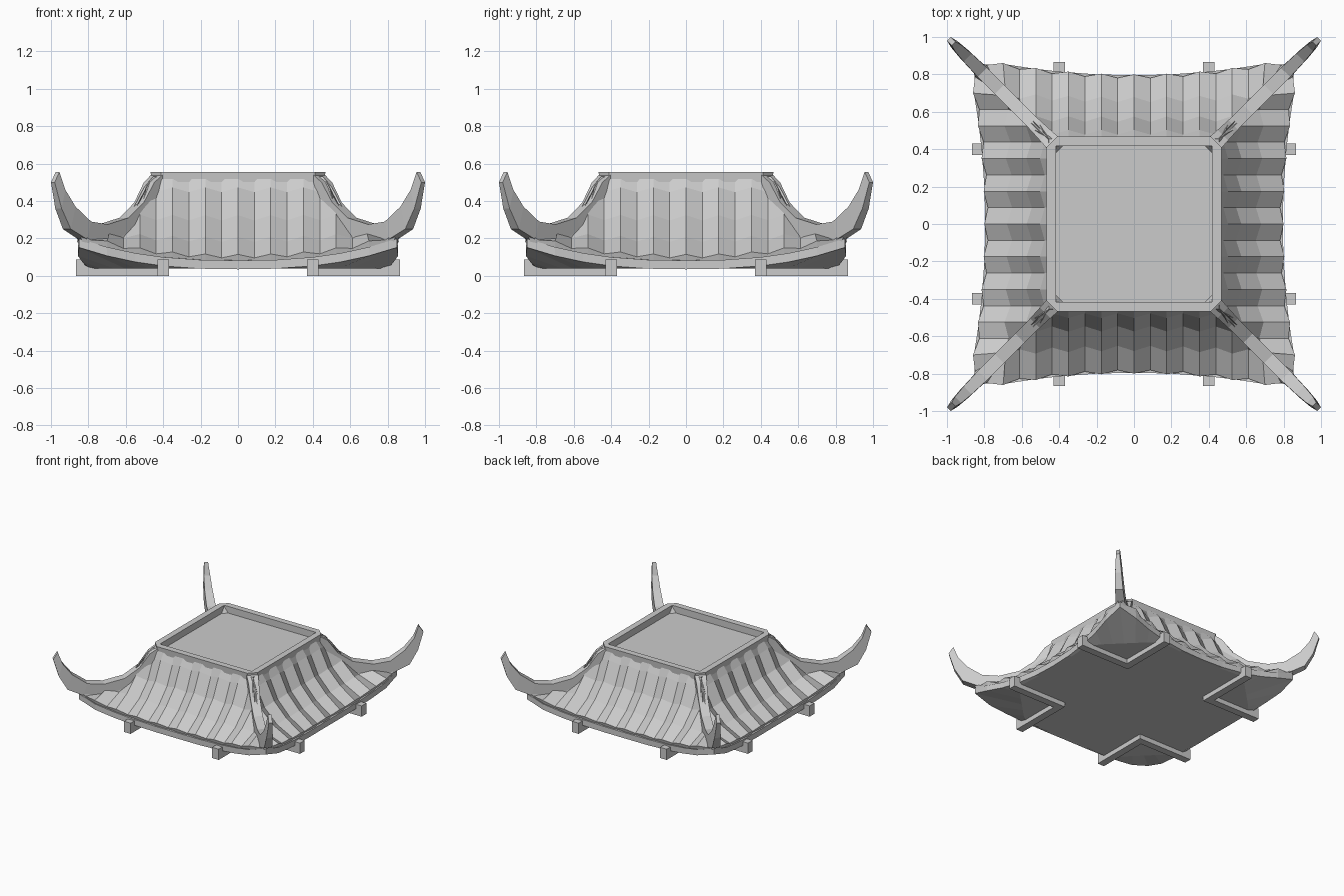
import bpy, bmesh, math
from mathutils import Vector, Matrix

if "Cube" in bpy.data.objects:
    bpy.data.objects.remove(bpy.data.objects["Cube"])

stone = bpy.data.materials.new("grey_stone")
stone.use_nodes = True
GREY = (0.6, 0.6, 0.6, 1)
stone.diffuse_color = GREY
stone.node_tree.nodes["Principled BSDF"].inputs["Base Color"].default_value = GREY


def finish(name, bm, turn=0):
    """Clean up the mesh, turn it about the vertical axis and link it."""
    bmesh.ops.remove_doubles(bm, verts=bm.verts, dist=0.0005)
    bmesh.ops.recalc_face_normals(bm, faces=bm.faces)
    bm.transform(Matrix.Rotation(math.radians(turn), 4, "Z"))
    mesh = bpy.data.meshes.new(name)
    bm.to_mesh(mesh)
    bm.free()
    mesh.materials.append(stone)
    bpy.context.collection.objects.link(bpy.data.objects.new(name, mesh))


def loft(bm, rings, closed=True, caps=True):
    """Bridge successive rings of points with quads."""
    rows = [[bm.verts.new(p) for p in ring] for ring in rings]
    for a, b in zip(rows, rows[1:]):
        n = len(a)
        for i in range(n if closed else n - 1):
            j = (i + 1) % n
            bm.faces.new((a[i], a[j], b[j], b[i]))
    if caps:
        bm.faces.new(rows[0])
        bm.faces.new(rows[-1])


def lift(x):
    return 0.12 * min(1, abs(x) / 0.86) ** 2.5


def flare(x):
    return 0.07 * min(1, abs(x) / 0.75) ** 2


# Corrugated tile slope: radius, height, ripple, share of the corner lift
PITCH = 0.0875
SLOPE = [(0.455, 0.53, 0, 0), (0.49, 0.46, 0.018, 0), (0.56, 0.31, 0.02, 0.1),
         (0.665, 0.195, 0.02, 0.4), (0.79, 0.105, 0.014, 1), (0.78, 0.07, 0, 1)]


def tile_slope(turn):
    bm = bmesh.new()
    rows = []
    for radius, height, ripple, share in SLOPE:
        row = []
        for k in range(-10, 11):
            limit = radius + share * 0.055
            x = max(-limit, min(limit, k * PITCH))
            wave = ripple if k % 2 == 0 else -ripple
            r = radius + share * flare(x) + wave * 0.7
            row.append((x, -r, height + share * lift(x) + wave * 0.7))
        rows.append(row)
    loft(bm, rows, closed=False, caps=False)
    finish("tile_slope", bm, turn)


for side in range(4):
    tile_slope(side * 90)


# Upswept eave board with a flat soffit whose corners bend upward
def eave_outline():
    points = []
    for side in range(4):
        spin = Matrix.Rotation(math.radians(90 * side), 3, "Z")
        for x in (-0.85, -0.7, -0.55, -0.4, -0.2, 0, 0.2, 0.4, 0.55, 0.7):
            y = 0.85 if abs(x) > 0.8 else 0.795 + flare(x)
            points.append(spin @ Vector((x, -y, lift(x))))
    return points


outline = eave_outline()
up = Vector((0, 0, 1))
soffit = []
for p in outline:
    shrink = min(0.97, 1.2 / (abs(p.x) + abs(p.y)))
    soffit.append((p.x * shrink, p.y * shrink, 0.038))
bm = bmesh.new()
loft(bm, [soffit, [p + up * 0.035 for p in outline], [p + up * 0.082 for p in outline],
          [(p.x * 0.8, p.y * 0.8, 0.09) for p in outline]])
finish("eave_board", bm)

# Hip ridges: top distance, top height, bottom distance, bottom height, half width
HIP = [(0.42, 0.553, 0.38, 0.45, 0.045), (0.475, 0.50, 0.43, 0.39, 0.04),
       (0.53, 0.39, 0.49, 0.29, 0.036), (0.61, 0.31, 0.58, 0.22, 0.035),
       (0.72, 0.275, 0.70, 0.19, 0.035), (0.81, 0.29, 0.83, 0.195, 0.035),
       (0.89, 0.37, 0.915, 0.25, 0.03), (0.94, 0.46, 0.96, 0.36, 0.024),
       (0.965, 0.555, 0.99, 0.50, 0.014)]
for corner in range(4):
    bm = bmesh.new()
    rings = []
    for top, z_top, low, z_low, half in HIP:
        w = half * 0.707
        rings.append([(top + w, top - w, z_top), (top - w, top + w, z_top),
                      (low - w, low + w, z_low), (low + w, low - w, z_low)])
    loft(bm, rings)
    finish("hip_ridge", bm, corner * 90)


# Recessed top tray with chamfered outer corners
def octagon(r, cut, z):
    s = r - cut
    return [(s, -r, z), (r, -s, z), (r, s, z), (s, r, z),
            (-s, r, z), (-r, s, z), (-r, -s, z), (-s, -r, z)]


bm = bmesh.new()
loft(bm, [octagon(0.46, 0.055, 0.46), octagon(0.467, 0.055, 0.555),
          octagon(0.417, 0.002, 0.555), octagon(0.417, 0.002, 0.5)])
finish("top_tray", bm)

# Crossing support beams, one L shape under each corner
for corner in range(4):
    bm = bmesh.new()
    loft(bm, [[(0.37, 0.37, z), (0.865, 0.37, z), (0.865, 0.43, z),
               (0.43, 0.43, z), (0.43, 0.865, z), (0.37, 0.865, z)]
              for z in (0, 0.088)])
    finish("corner_beam", bm, corner * 90)
